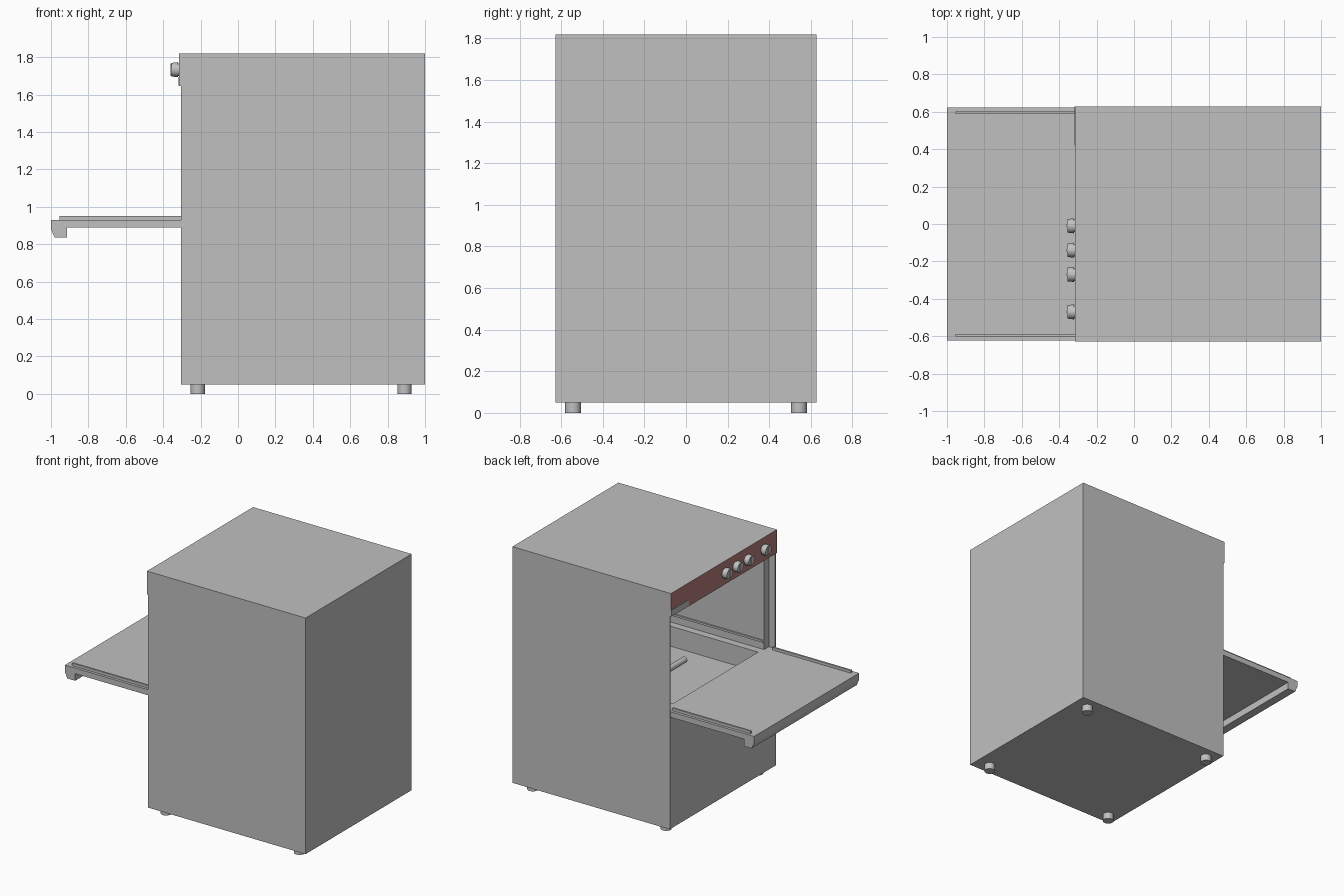
import bpy, bmesh, math
from mathutils import Matrix

if "Cube" in bpy.data.objects:
    bpy.data.objects.remove(bpy.data.objects["Cube"], do_unlink=True)


def material(name, rgb):
    m = bpy.data.materials.new(name)
    m.use_nodes = True
    col = (*rgb, 1.0)
    m.diffuse_color = col
    m.node_tree.nodes["Principled BSDF"].inputs["Base Color"].default_value = col
    return m


GREY = material("light grey", (0.53, 0.53, 0.53))
RED = material("dull red", (0.45, 0.20, 0.19))


def finish(name, bm, mats=(GREY,)):
    bmesh.ops.recalc_face_normals(bm, faces=bm.faces)
    me = bpy.data.meshes.new(name)
    bm.to_mesh(me)
    bm.free()
    ob = bpy.data.objects.new(name, me)
    bpy.context.collection.objects.link(ob)
    for m in mats:
        me.materials.append(m)
    return ob


def box(name, x, y, z, mats=(GREY,)):
    bm = bmesh.new()
    size = [b - a for a, b in (x, y, z)]
    mid = [(a + b) / 2 for a, b in (x, y, z)]
    bmesh.ops.create_cube(bm, size=1, matrix=Matrix.Translation(mid) @ Matrix.Diagonal((*size, 1)))
    return finish(name, bm, mats)


def activate(ob):
    bpy.ops.object.select_all(action='DESELECT')
    ob.select_set(True)
    bpy.context.view_layer.objects.active = ob


def cylinder(name, centre, r1, r2, depth, axis='Z'):
    bm = bmesh.new()
    rot = Matrix.Identity(4)
    if axis == 'X':        # end 2 points towards -x
        rot = Matrix.Rotation(-math.pi / 2, 4, 'Y')
    elif axis == 'Y':
        rot = Matrix.Rotation(math.pi / 2, 4, 'X')
    bmesh.ops.create_cone(bm, cap_ends=True, segments=32, radius1=r1, radius2=r2,
                          depth=depth, matrix=Matrix.Translation(centre) @ rot)
    ob = finish(name, bm)
    activate(ob)
    bpy.ops.object.shade_smooth_by_angle(angle=math.radians(35))
    return ob


W = 0.628      # half width of the cabinet
FRONT = -0.305  # plane of the door opening

# Cabinet with door recess, wash chamber and sunken basin cut out
cabinet = box("cabinet", (FRONT, 1.0), (-W, W), (0.05, 1.80))
cutters = [
    box("recess_cutter", (-0.5, -0.255), (-0.618, 0.618), (0.93, 1.645)),
    box("chamber_cutter", (-0.4, 0.94), (-0.56, 0.56), (0.93, 1.64)),
    box("basin_cutter", (-0.245, 0.88), (-0.505, 0.505), (0.78, 1.1)),
]
for c in cutters:
    c.hide_render = True
    activate(cabinet)
    mod = cabinet.modifiers.new("cut", 'BOOLEAN')
    mod.operation = 'DIFFERENCE'
    mod.solver = 'EXACT'
    mod.object = c
    bpy.ops.object.modifier_apply(modifier=mod.name)
    bpy.data.objects.remove(c, do_unlink=True)

# Top cover
box("top_cover", (FRONT, 1.0), (-W, W), (1.80, 1.82))

# Control panel, red on its outward face only
panel = box("control_panel", (-0.315, FRONT), (-W, W), (1.645, 1.82), (GREY, RED))
for p in panel.data.polygons:
    p.material_index = 1 if p.normal.x < -0.9 else 0
box("panel_plate", (-0.318, -0.315), (0.42, W), (1.648, 1.695))

# Knobs with collar and grip ridge
for i, y in enumerate((-0.01, -0.14, -0.27, -0.47)):
    cylinder(f"knob_collar_{i + 1}", (-0.319, y, 1.733), 0.034, 0.034, 0.008, 'X')
    cylinder(f"knob_{i + 1}", (-0.339, y, 1.733), 0.040, 0.036, 0.034, 'X')
    box(f"knob_ridge_{i + 1}", (-0.360, -0.355), (y - 0.006, y + 0.006), (1.70, 1.766))

# Open door with full-width grip lip, extruded from its side profile
profile = [(FRONT, 0.93), (-1.0, 0.93), (-1.0, 0.88), (-0.98, 0.835),
           (-0.915, 0.835), (-0.915, 0.888), (FRONT, 0.888)]
bm = bmesh.new()
face = bm.faces.new([bm.verts.new((x, -0.622, z)) for x, z in profile])
ext = bmesh.ops.extrude_face_region(bm, geom=[face])
bmesh.ops.translate(bm, vec=(0, 1.244, 0),
                    verts=[v for v in ext["geom"] if isinstance(v, bmesh.types.BMVert)])
finish("door", bm)

# Mirrored details: door seal strips and chamber rails
for side, s in (("left", 1), ("right", -1)):
    ys = sorted((s * 0.588, s * 0.602))
    box(f"door_strip_{side}", (-0.955, FRONT), ys, (0.93, 0.95))
    ys = sorted((s * 0.550, s * 0.56))
    box(f"chamber_rail_{side}", (-0.255, 0.94), ys, (0.985, 1.0))

# Spray arm on its pivot
cylinder("spray_pivot", (0.2, 0, 0.81), 0.04, 0.03, 0.06)
cylinder("spray_arm", (0.2, 0, 0.845), 0.022, 0.022, 0.54, 'Y')

# Feet
for x, xn in ((-0.215, "front"), (0.89, "back")):
    for y, yn in ((0.543, "left"), (-0.543, "right")):
        cylinder(f"foot_{xn}_{yn}", (x, y, 0.025), 0.038, 0.038, 0.05)
